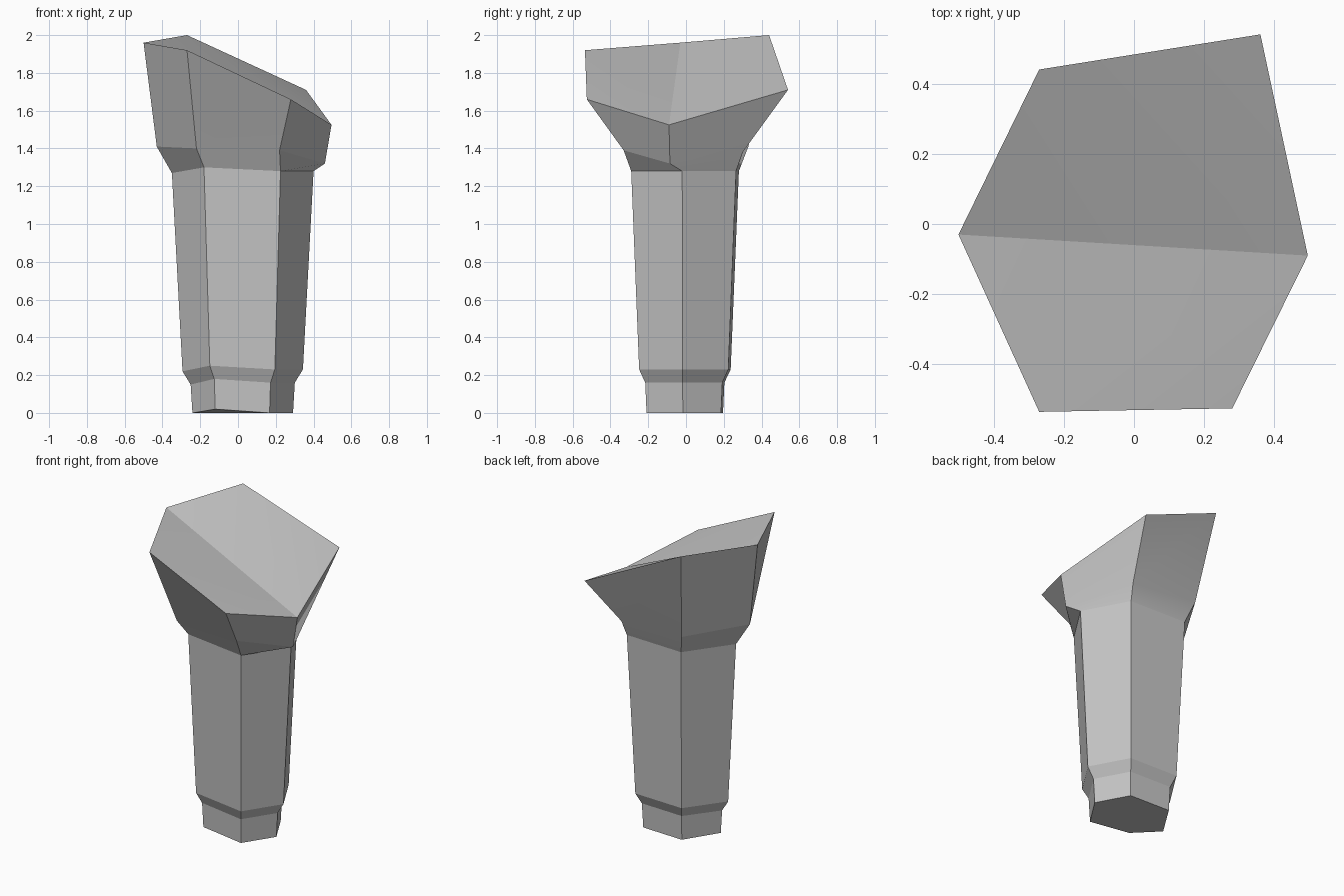
import bpy
import bmesh
import math
from mathutils import Vector

if "Cube" in bpy.data.objects:
    bpy.data.objects.remove(bpy.data.objects["Cube"], do_unlink=True)

# One plain stone colour
stone = bpy.data.materials.new("stone_grey")
stone.use_nodes = True
grey = (0.55, 0.55, 0.55, 1)
stone.diffuse_color = grey
stone.node_tree.nodes["Principled BSDF"].inputs["Base Color"].default_value = grey

# Six-sided cross-sections, counter-clockwise:
# left tip, front left, front right, right tip, back right, back left
shaft_top = [(-.35, -.02, 1.27), (-.18, -.26, 1.3), (.225, -.29, 1.28),
             (.4, -.02, 1.28), (.245, .265, 1.28), (-.16, .28, 1.28)]
collar = [(-.43, -.05, 1.41), (-.22, -.32, 1.4), (.22, -.33, 1.39),
          (.46, -.085, 1.32), (.26, .3, 1.38), (-.2, .33, 1.41)]
rim = [(-.5, -.03, 1.96), (-.27, -.535, 1.92), (.28, -.525, 1.66),
       (.495, -.09, 1.525), (.36, .54, 1.71), (-.27, .44, 2)]

shaft_axis = Vector((.025, -.01, 1.28))


def shrunk_section(scale, height):
    """Copy the top of the shaft, narrowed about its axis at another height."""
    section = []
    for point in shaft_top:
        offset = Vector(point) - shaft_axis
        section.append((shaft_axis.x + offset.x * scale,
                        shaft_axis.y + offset.y * scale,
                        max(0, height + offset.z)))
    return section


foot_bottom = shrunk_section(.71, 0)
foot_top = shrunk_section(.735, .16)
shaft_bottom = shrunk_section(.85, .23)
sections = [foot_bottom, foot_top, shaft_bottom, shaft_top, collar, rim]

# Column: foot, tapered shaft and flared head lofted through the sections
bm = bmesh.new()
rings = [[bm.verts.new(point) for point in section] for section in sections]
for lower, upper in zip(rings, rings[1:]):
    for i in range(len(lower)):
        j = (i + 1) % len(lower)
        bm.faces.new((lower[i], lower[j], upper[j], upper[i]))

# Flat underside and the slanted, creased top fanned from its lowest corner
bm.faces.new(reversed(rings[0]))
left, front_left, front_right, low, back_right, back_left = rings[-1]
bm.faces.new((low, left, front_left))
bm.faces.new((low, front_left, front_right))
bm.faces.new((low, back_left, left))
bm.faces.new((low, back_right, back_left))
bmesh.ops.recalc_face_normals(bm, faces=bm.faces)

mesh = bpy.data.meshes.new("stone_column")
bm.to_mesh(mesh)
bm.free()
mesh.materials.append(stone)
column = bpy.data.objects.new("stone_column", mesh)
bpy.context.collection.objects.link(column)

# Soft shading inside each facet, crisp edges between facets
bpy.ops.object.select_all(action="DESELECT")
column.select_set(True)
bpy.context.view_layer.objects.active = column
bpy.ops.object.shade_smooth_by_angle(angle=math.radians(12))
